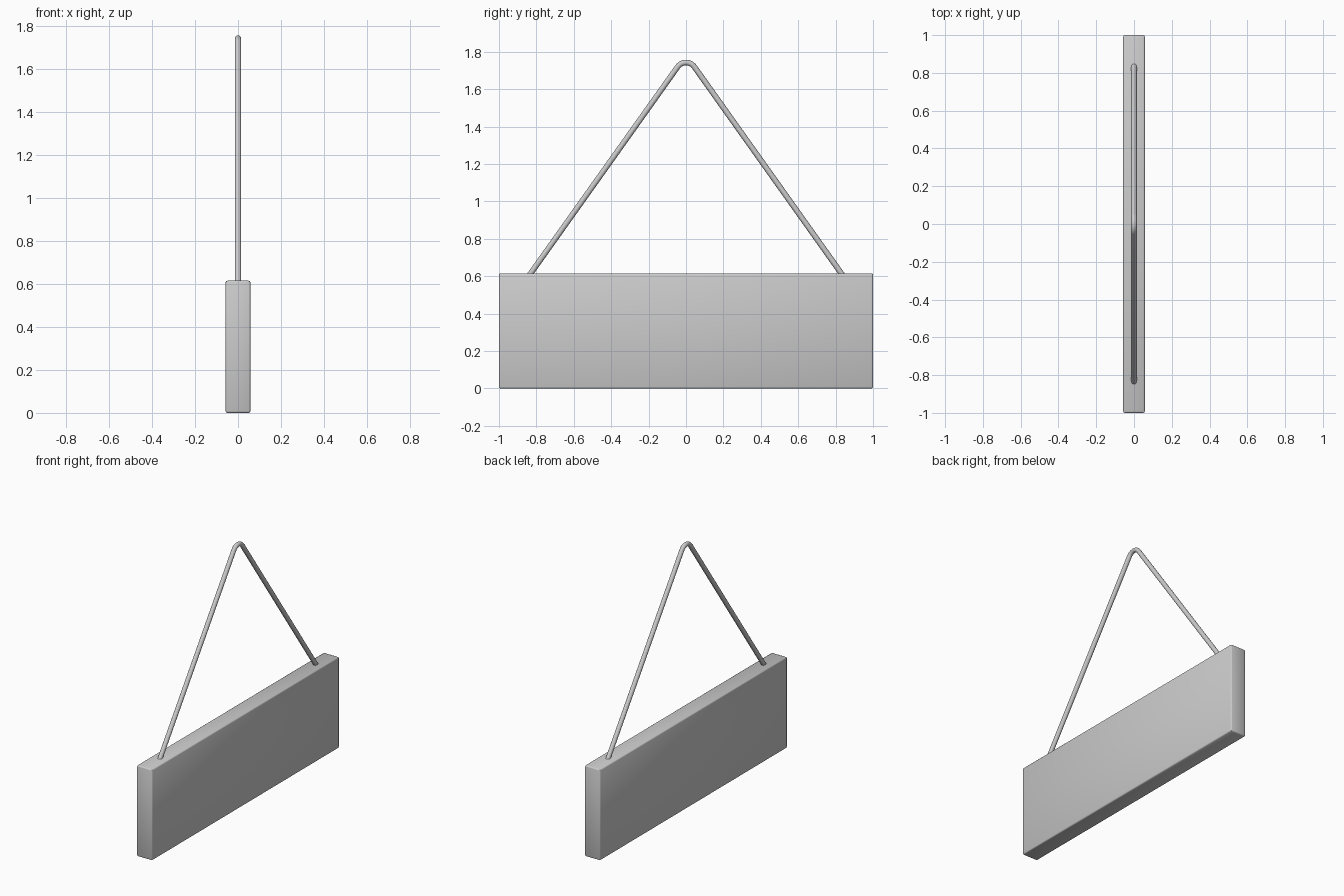
import bpy, bmesh
from math import atan2, sin, cos, pi

if "Cube" in bpy.data.objects:
    bpy.data.objects.remove(bpy.data.objects["Cube"])

# Sign board: thin box with small rounded edges
W, L, H = 0.115, 2.0, 0.615
bm = bmesh.new()
bmesh.ops.create_cube(bm, size=1)
for v in bm.verts:
    v.co = (v.co.x * W, v.co.y * L, (v.co.z + 0.5) * H)
bmesh.ops.bevel(bm, geom=bm.edges[:], offset=0.008, segments=2, profile=0.5, affect='EDGES')
mesh = bpy.data.meshes.new("sign_board")
bm.to_mesh(mesh)
bm.free()
board = bpy.data.objects.new("sign_board", mesh)
bpy.context.collection.objects.link(board)

# Hanging cord: two straight legs joined by a small arc over the hook point
foot_y, foot_z = 0.841, 0.60
apex_z, R = 1.782, 0.055
half = atan2(foot_y, apex_z - foot_z)          # half angle at the apex
centre_z = apex_z - R / sin(half)
sweep = pi / 2 - half                          # arc half sweep, tangent to the legs
N = 10
path = [(-foot_y, foot_z)]
for i in range(N + 1):
    a = sweep * (2 * i / N - 1)
    path.append((R * sin(a), centre_z + R * cos(a)))
path.append((foot_y, foot_z))

curve = bpy.data.curves.new("hanging_cord", 'CURVE')
curve.dimensions = '3D'
curve.bevel_depth = 0.015
curve.bevel_resolution = 4
curve.use_fill_caps = True
spline = curve.splines.new('POLY')
spline.points.add(len(path) - 1)
for p, (y, z) in zip(spline.points, path):
    p.co = (0, y, z, 1)
cord = bpy.data.objects.new("hanging_cord", curve)
bpy.context.collection.objects.link(cord)

# Turn the cord into a mesh and shade both parts
bpy.ops.object.select_all(action='DESELECT')
cord.select_set(True)
bpy.context.view_layer.objects.active = cord
bpy.ops.object.convert(target='MESH')
board.select_set(True)
bpy.ops.object.shade_smooth_by_angle(angle=0.8)
